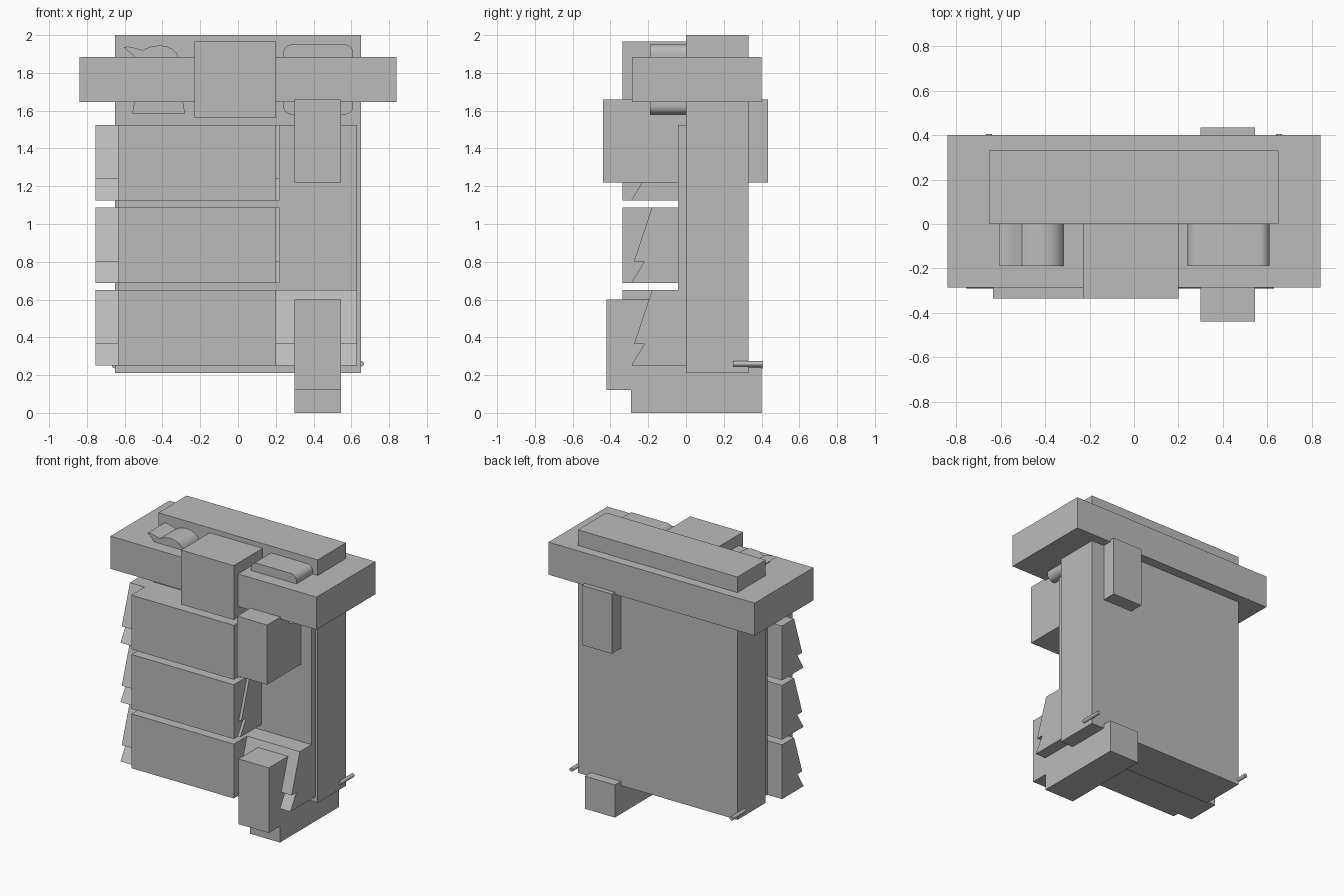
import bpy
import bmesh
import math
from mathutils import Vector

cube = bpy.data.objects.get("Cube")
if cube:
    bpy.data.objects.remove(cube, do_unlink=True)

# Single plain grey
grey = bpy.data.materials.new("plain grey")
grey.use_nodes = True
colour = (0.5, 0.5, 0.5, 1)
grey.diffuse_color = colour
grey.node_tree.nodes["Principled BSDF"].inputs["Base Color"].default_value = colour


def prism(name, points, axis, start, end, smooth=False):
    """Extrude a closed profile along x (points are y, z) or y (points are x, z)."""
    def place(p, d):
        return (d, p[0], p[1]) if axis == "x" else (p[0], d, p[1])
    bm = bmesh.new()
    face = bm.faces.new([bm.verts.new(place(p, start)) for p in points])
    result = bmesh.ops.extrude_face_region(bm, geom=[face])
    verts = [v for v in result["geom"] if isinstance(v, bmesh.types.BMVert)]
    offset = Vector(place((0, 0), end - start))
    bmesh.ops.translate(bm, verts=verts, vec=offset)
    bmesh.ops.recalc_face_normals(bm, faces=bm.faces)
    mesh = bpy.data.meshes.new(name)
    bm.to_mesh(mesh)
    bm.free()
    mesh.materials.append(grey)
    obj = bpy.data.objects.new(name, mesh)
    bpy.context.collection.objects.link(obj)
    if smooth:
        bpy.ops.object.select_all(action="DESELECT")
        obj.select_set(True)
        bpy.context.view_layer.objects.active = obj
        bpy.ops.object.shade_smooth_by_angle(angle=math.radians(35))
    return obj


def box(name, x, y, z):
    corners = [(x[0], z[0]), (x[1], z[0]), (x[1], z[1]), (x[0], z[1])]
    return prism(name, corners, "y", y[0], y[1])


def rounded(cx, cz, half_x, half_z, radius, steps=8):
    """Outline of a rectangle with round corners."""
    points = []
    for i, (sx, sz) in enumerate([(1, 1), (-1, 1), (-1, -1), (1, -1)]):
        for s in range(steps + 1):
            a = (i + s / steps) * math.pi / 2
            points.append((cx + sx * (half_x - radius) + radius * math.cos(a),
                           cz + sz * (half_z - radius) + radius * math.sin(a)))
    return points


# Main body and its front plate
box("body", (-0.65, 0.65), (0, 0.33), (0.21, 2.0))
box("front_plate", (-0.635, 0.63), (-0.043, 0), (0.25, 1.525))

# Top slab and centre block
box("top_slab", (-0.84, 0.84), (-0.285, 0.4), (1.645, 1.885))
box("centre_block", (-0.23, 0.2), (-0.335, 0.01), (1.565, 1.965))

# Three rows: a notched bar with a square box over it
for row, right_end in enumerate((0.63, 0.22, 0.22)):
    z = 0.25 + row * 0.4375
    notched = [(-0.04, z), (-0.29, z), (-0.22, z + 0.115), (-0.275, z + 0.115),
               (-0.18, z + 0.4), (-0.04, z + 0.4)]
    prism(f"notched_bar_{row + 1}", notched, "x", -0.755, right_end)
    box(f"row_box_{row + 1}", (-0.635, 0.2), (-0.335, -0.04), (z, z + 0.4))

# Upper arm and stepped foot
box("upper_arm", (0.3, 0.545), (-0.44, 0.435), (1.22, 1.66))
foot = [(-0.29, 0), (0.4, 0), (0.4, 0.24), (0, 0.24), (0, 0.6),
        (-0.42, 0.6), (-0.42, 0.12), (-0.29, 0.12)]
prism("foot", foot, "x", 0.3, 0.545)

# Shaped blocks passing through the slab
prism("rounded_block", rounded(0.425, 1.765, 0.185, 0.185, 0.045), "y", -0.19, 0.01, True)
wavy = [(-0.605, 1.935), (-0.585, 1.94), (-0.545, 1.932), (-0.505, 1.92),
        (-0.485, 1.93), (-0.455, 1.941), (-0.415, 1.945), (-0.38, 1.941),
        (-0.35, 1.928), (-0.325, 1.905), (-0.315, 1.88), (-0.315, 1.72),
        (-0.29, 1.64), (-0.28, 1.585), (-0.56, 1.585), (-0.55, 1.64), (-0.55, 1.89)]
prism("wavy_block", wavy, "y", -0.19, 0.01, True)

# Small rear pins
for name, x, z in (("left_pin", 0.653, 0.26), ("right_pin", -0.653, 0.25)):
    prism(name, rounded(x, z, 0.014, 0.014, 0.014, 4), "y", 0.25, 0.405, True)
